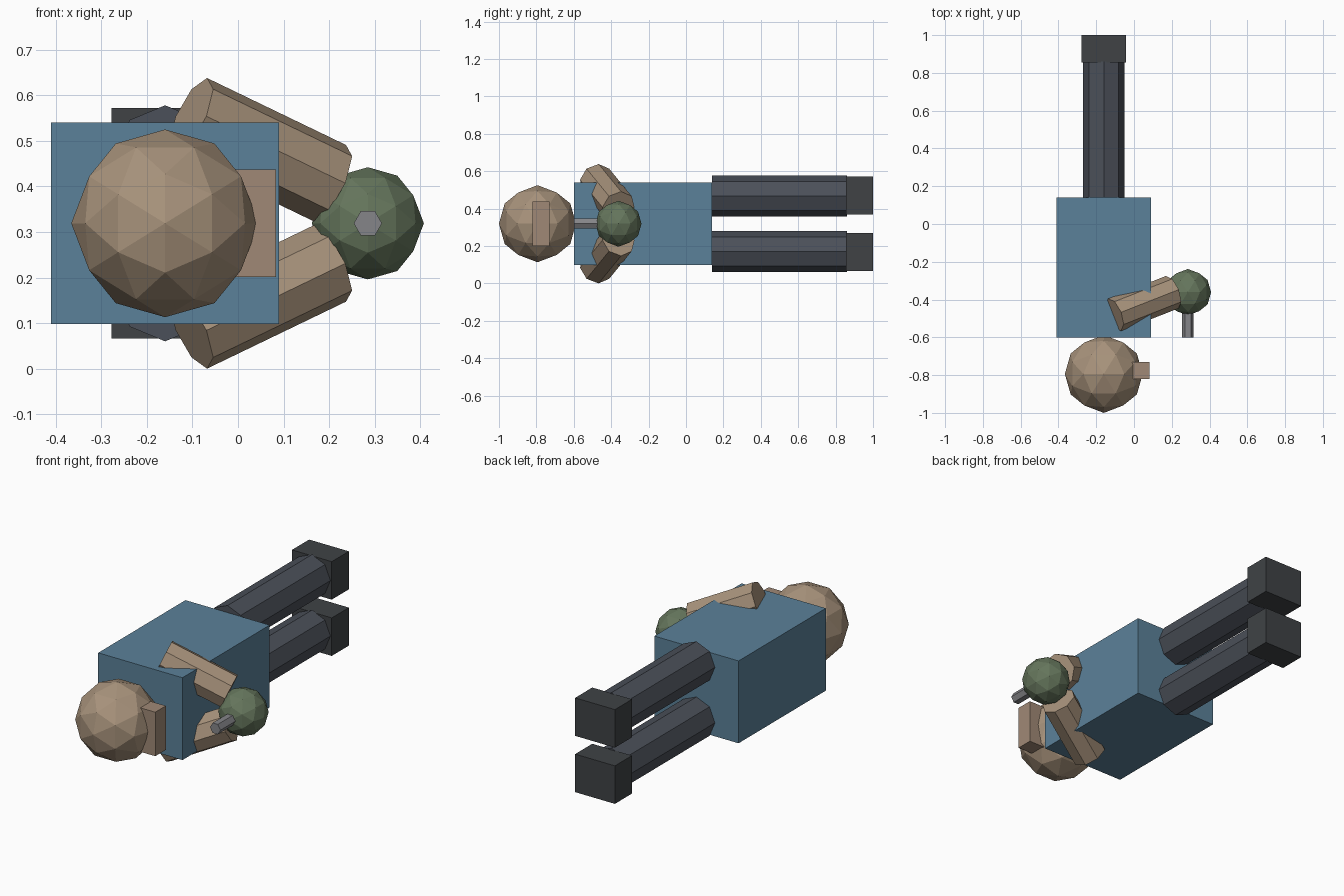
import bpy, bmesh
from mathutils import Vector, Matrix

if "Cube" in bpy.data.objects:
    bpy.data.objects.remove(bpy.data.objects["Cube"])

MID = 0.319   # height of the plane that splits the figure into left and right
AX = -0.16    # body axis in x


def material(name, rgb):
    m = bpy.data.materials.new(name)
    m.diffuse_color = (*rgb, 1)
    m.use_nodes = True
    m.node_tree.nodes["Principled BSDF"].inputs["Base Color"].default_value = m.diffuse_color
    return m


SKIN = material("skin", (0.39, 0.29, 0.20))
NOSE = material("nose_skin", (0.35, 0.25, 0.18))
SHIRT = material("shirt", (0.105, 0.22, 0.32))
TROUSERS = material("trousers", (0.07, 0.08, 0.10))
BOOTS = material("boots", (0.05, 0.055, 0.06))
GREEN = material("green", (0.13, 0.18, 0.107))
METAL = material("metal", (0.235, 0.235, 0.25))


def finish(name, bm, mat):
    bmesh.ops.recalc_face_normals(bm, faces=bm.faces)
    mesh = bpy.data.meshes.new(name)
    bm.to_mesh(mesh)
    bm.free()
    mesh.materials.append(mat)
    obj = bpy.data.objects.new(name, mesh)
    bpy.context.collection.objects.link(obj)
    return obj


def box(name, lo, hi, mat):
    lo, hi = Vector(lo), Vector(hi)
    bm = bmesh.new()
    m = Matrix.Translation((lo + hi) / 2) @ Matrix.Diagonal((*(hi - lo), 1))
    bmesh.ops.create_cube(bm, size=1, matrix=m)
    return finish(name, bm, mat)


def prism(name, start, end, radius, sides, corner, mat):
    """Straight prism between two points with a corner towards 'corner'."""
    start, end = Vector(start), Vector(end)
    n = (end - start).normalized()
    u = Vector(corner)
    u = (u - n * u.dot(n)).normalized()
    rot = Matrix((u.cross(n), u, n)).transposed().to_4x4()
    bm = bmesh.new()
    bmesh.ops.create_cone(bm, cap_ends=True, segments=sides, radius1=radius,
                          radius2=radius, depth=(end - start).length,
                          matrix=Matrix.Translation((start + end) / 2) @ rot)
    return finish(name, bm, mat)


def ball(name, centre, radius, mat):
    """Once-subdivided icosahedron with edges centred on the axes."""
    phi = (1 + 5 ** 0.5) / 2
    bm = bmesh.new()
    for a in (-1, 1):
        for b in (-phi, phi):
            for p in ((a, 0, b), (b, a, 0), (0, b, a)):
                bm.verts.new(p)
    bmesh.ops.convex_hull(bm, input=bm.verts)
    bmesh.ops.subdivide_edges(bm, edges=bm.edges[:], cuts=1, use_grid_fill=True)
    for v in bm.verts:
        v.co = v.co.normalized() * radius + Vector(centre)
    return finish(name, bm, mat)


# Head, nose and torso
ball("head", (AX, -0.794, MID), 0.206, SKIN)
box("nose", (-0.01, -0.82, MID - 0.118), (0.083, -0.73, MID + 0.118), NOSE)
box("torso", (-0.41, -0.6, MID - 0.221), (0.09, 0.14, MID + 0.221), SHIRT)

# Paired limbs, mirrored about the middle plane
for side, s in (("left", 1), ("right", -1)):
    z = MID + s * 0.149
    prism(side + "_leg", (AX, 0.14, z), (AX, 0.86, z), 0.11, 8, (0, 0, 1), TROUSERS)
    z = MID + s * 0.151
    box(side + "_boot", (AX - 0.118, 0.855, z - 0.102), (AX + 0.118, 1.0, z + 0.102), BOOTS)
    prism(side + "_arm", (-0.103, -0.481, MID + s * 0.235),
          (0.202, -0.361, MID + s * 0.088), 0.092, 8, (0, 0, 1), SKIN)

# Held round object with a spout
ball("held_ball", (0.285, -0.361, MID), 0.123, GREEN)
prism("spout", (0.285, -0.6, MID), (0.285, -0.46, MID), 0.031, 6, (1, 0, 0), METAL)
